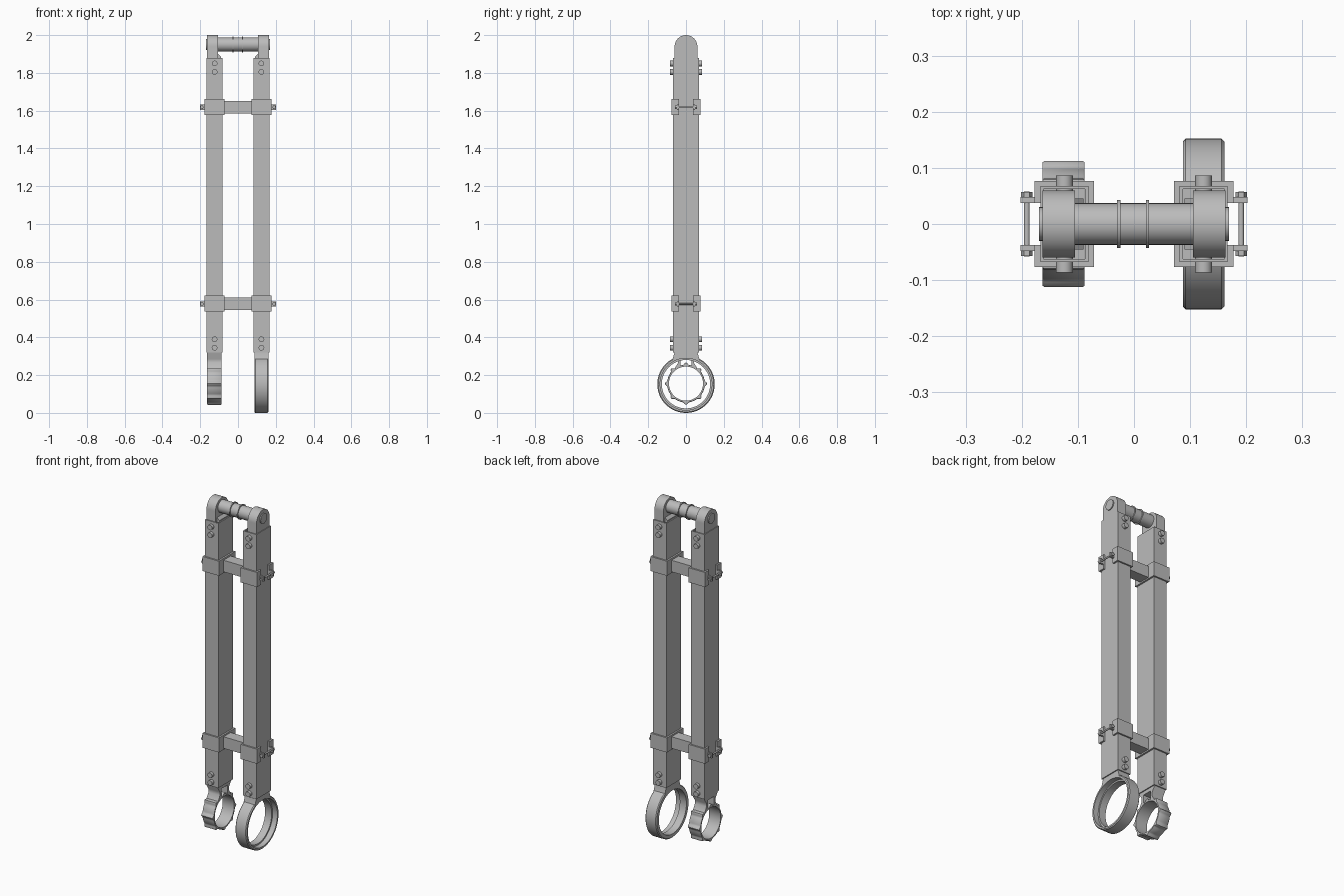
import bpy, bmesh, math
from math import cos, sin, pi

cube = bpy.data.objects.get("Cube")
if cube:
    bpy.data.objects.remove(cube)

steel = bpy.data.materials.new("grey_steel")
steel.use_nodes = True
GREY = (0.5, 0.5, 0.5, 1)
steel.diffuse_color = GREY
steel.node_tree.nodes["Principled BSDF"].inputs["Base Color"].default_value = GREY


def make(name, bm, smooth=True):
    bmesh.ops.recalc_face_normals(bm, faces=bm.faces)
    mesh = bpy.data.meshes.new(name)
    bm.to_mesh(mesh)
    bm.free()
    ob = bpy.data.objects.new(name, mesh)
    bpy.context.collection.objects.link(ob)
    mesh.materials.append(steel)
    if smooth:
        bpy.ops.object.select_all(action="DESELECT")
        ob.select_set(True)
        bpy.context.view_layer.objects.active = ob
        bpy.ops.object.shade_smooth_by_angle(angle=0.6)
    return ob


def place(axis, u, v, w):
    return {"x": (w, u, v), "y": (u, w, v), "z": (u, v, w)}[axis]


def prism(name, pts, axis, lo, hi):
    """Closed outline extruded along an axis."""
    bm = bmesh.new()
    ends = [[bm.verts.new(place(axis, u, v, w)) for u, v in pts] for w in (lo, hi)]
    for ring in ends:
        bm.faces.new(ring)
    for i in range(len(pts)):
        j = (i + 1) % len(pts)
        bm.faces.new((ends[0][i], ends[0][j], ends[1][j], ends[1][i]))
    return make(name, bm)


def box(name, x, y, z):
    return prism(name, [(x[0], y[0]), (x[1], y[0]), (x[1], y[1]), (x[0], y[1])], "z", *z)


def disc(name, axis, centre, r, lo, hi, n=32):
    pts = [(centre[0] + r * cos(2 * pi * i / n), centre[1] + r * sin(2 * pi * i / n)) for i in range(n)]
    return prism(name, pts, axis, lo, hi)


def band(name, profile, centre_z, n=64, shape=lambda a, r: r):
    """Closed (x, radius) profile swept around an x axis."""
    bm = bmesh.new()
    rows = []
    for i in range(n):
        a = 2 * pi * i / n
        rows.append([bm.verts.new((x, shape(a, r) * cos(a), centre_z + shape(a, r) * sin(a))) for x, r in profile])
    m = len(profile)
    for i in range(n):
        for k in range(m):
            bm.faces.new((rows[i][k], rows[i][(k + 1) % m], rows[(i + 1) % n][(k + 1) % m], rows[(i + 1) % n][k]))
    return make(name, bm)


def hollow(name, hx, hy, wall, cx, z):
    """Open square tube."""
    bm = bmesh.new()
    loops = []
    for t, h in ((0, z[0]), (0, z[1]), (wall, z[1]), (wall, z[0])):
        loops.append([bm.verts.new((cx + a * (hx - t), b * (hy - t), h)) for a, b in ((-1, -1), (1, -1), (1, 1), (-1, 1))])
    for k in range(4):
        for i in range(4):
            j = (i + 1) % 4
            p, q = loops[k], loops[(k + 1) % 4]
            bm.faces.new((p[i], p[j], q[j], q[i]))
    return make(name, bm, False)


def span(s, a, b):
    return sorted((s * a, s * b))


for s, side in ((1, "left"), (-1, "right")):
    cx = 0.124 * s
    hollow(side + "_tube", 0.043, 0.068, 0.006, cx, (0.32, 1.88))

    # Rounded end fitting holding the axle
    arc = [(0.06 * cos(pi * i / 24), 1.94 + 0.06 * sin(pi * i / 24)) for i in range(25)]
    prism(side + "_top_eye", arc + [(-0.06, 1.74), (0.06, 1.74)], "x", *span(s, 0.105, 0.163))
    prism(side + "_eye_shoulder", [(s * 0.09, 1.74), (s * 0.105, 1.74), (s * 0.105, 1.9), (s * 0.09, 1.885)], "y", -0.045, 0.045)
    disc(side + "_axle_cap", "x", (0, 1.95), 0.03, *span(s, 0.16, 0.169), n=24)

    # Paired through bolts at both tube ends
    for i, z in enumerate((1.85, 1.805, 0.39, 0.345)):
        disc(f"{side}_bolt_{i}", "y", (cx, z), 0.015, -0.086, 0.086, 16)

    # Clamps, open on the outer side
    for label, z in (("upper", 1.62), ("lower", 0.579)):
        half = [(0.177, 0.037), (0.177, 0.077), (0.071, 0.077)]
        inner = [(0.081, 0.068), (0.167, 0.068), (0.167, 0.037)]
        outline = half + [(x, -y) for x, y in half[::-1]]
        outline += [(x, -y) for x, y in inner[::-1]] + inner
        prism(f"{side}_{label}_clamp", [(s * x, y) for x, y in outline], "z", z - 0.043, z + 0.043)
        zc = z - 0.002
        for t in (1, -1):
            box(f"{side}_{label}_clamp_tab", span(s, 0.176, 0.202), span(t, 0.037, 0.048), (zc - 0.014, zc + 0.014))
            disc(f"{side}_{label}_clamp_nut", "y", (s * 0.191, zc), 0.01, *span(t, 0.047, 0.057), n=6)
        disc(f"{side}_{label}_clamp_screw", "y", (s * 0.191, zc), 0.005, -0.058, 0.058, 12)

# Bars joining the clamps
for label, z in (("upper", 1.618), ("lower", 0.578)):
    box(label + "_cross_bar", (-0.075, 0.075), (-0.033, 0.033), (z - 0.034, z + 0.034))

# Axle with two retaining rings
disc("axle", "x", (0, 1.95), 0.037, -0.11, 0.11, 40)
for x in (-0.027, 0.024):
    disc("retaining_ring", "x", (0, 1.95), 0.043, x - 0.003, x + 0.003, 40)

# Large plain ring with an inner step
band("large_ring", [(0.087, 0.147), (0.092, 0.152), (0.156, 0.152), (0.161, 0.147), (0.161, 0.137),
                    (0.13, 0.137), (0.13, 0.128), (0.087, 0.128)], 0.152, 80)
prism("large_ring_neck", [(-0.062, 0.36), (0.062, 0.36), (0.062, 0.315), (0.072, 0.282),
                          (0.0, 0.294), (-0.072, 0.282), (-0.062, 0.315)], "x", 0.087, 0.161)


# Small ring with eight raised ribs
def ribbed(a, r):
    if r < 0.095:
        return r
    return r + 0.012 * max(0, cos(8 * a)) ** 3


band("ribbed_ring", [(-0.163, 0.098), (-0.16, 0.1), (-0.091, 0.1), (-0.088, 0.098),
                     (-0.088, 0.09), (-0.163, 0.09)], 0.155, 128, ribbed)
# Its neck, two legs and a bridge around an opening
for t in (1, -1):
    prism("ribbed_ring_neck_leg", [(t * 0.062, 0.36), (t * 0.062, 0.315), (t * 0.042, 0.285), (t * 0.042, 0.265),
                                   (t * 0.06, 0.235), (t * 0.028, 0.25), (t * 0.028, 0.36)], "x", -0.163, -0.088)
box("ribbed_ring_neck_bridge", (-0.163, -0.088), (-0.03, 0.03), (0.3, 0.36))
